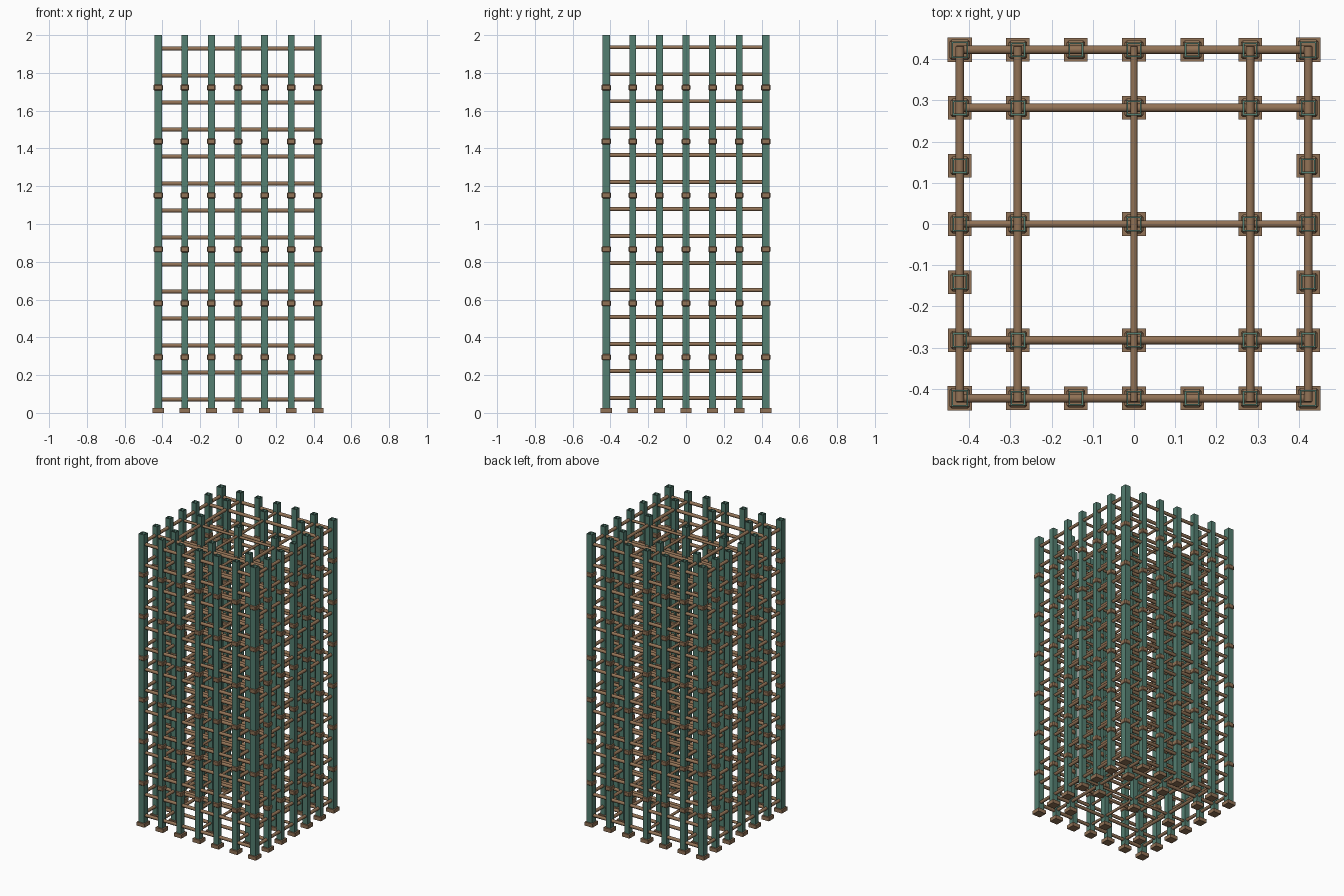
import bpy, bmesh, math
from mathutils import Matrix, Vector

if "Cube" in bpy.data.objects:
    bpy.data.objects.remove(bpy.data.objects["Cube"])

P = 0.1408                      # column pitch
H = 2.0


def material(name, rgb):
    m = bpy.data.materials.new(name)
    m.diffuse_color = (*rgb, 1)
    m.use_nodes = True
    m.node_tree.nodes["Principled BSDF"].inputs["Base Color"].default_value = m.diffuse_color
    return m


GREEN = material("weathered green", (0.088, 0.212, 0.165))
BROWN = material("copper brown", (0.285, 0.168, 0.092))


def finish(bm, name, mat, smooth=False):
    bmesh.ops.recalc_face_normals(bm, faces=bm.faces)
    me = bpy.data.meshes.new(name)
    bm.to_mesh(me)
    bm.free()
    me.materials.append(mat)
    ob = bpy.data.objects.new(name, me)
    bpy.context.collection.objects.link(ob)
    if smooth:
        me.shade_smooth()
    return ob


def box(bm, c, s):
    bmesh.ops.create_cube(bm, size=1, matrix=Matrix.Translation(c) @ Matrix.Diagonal((*s, 1)))


def tube(bm, x, y, outer, inner, z0, z1):
    # hollow square post
    def ring(h, z):
        return [bm.verts.new((x + a * h, y + b * h, z)) for a, b in ((-1, -1), (1, -1), (1, 1), (-1, 1))]
    loops = [ring(outer, z0), ring(outer, z1), ring(inner, z1), ring(inner, z0)]
    for k in range(4):
        a, b = loops[k], loops[(k + 1) % 4]
        for i in range(4):
            j = (i + 1) % 4
            bm.faces.new((a[i], a[j], b[j], b[i]))


def rod(bm, c, axis, length, r):
    rot = Vector(axis).to_track_quat('Z', 'Y').to_matrix().to_4x4()
    turn = Matrix.Rotation(math.pi / 8, 4, 'Z')
    bmesh.ops.create_cone(bm, cap_ends=True, segments=8, radius1=r, radius2=r, depth=length,
                          matrix=Matrix.Translation(c) @ rot @ turn)


# post positions: full perimeter plus a 3 x 3 inner grid
posts = [(i, j) for i in range(-3, 4) for j in range(-3, 4)
         if max(abs(i), abs(j)) == 3 or (i in (-2, 0, 2) and j in (-2, 0, 2))]

# posts
bm = bmesh.new()
for i, j in posts:
    h = 0.0205 if abs(i) == abs(j) == 3 else 0.018
    tube(bm, i * P, j * P, h, h - 0.004, 0.02, H)
finish(bm, "posts", GREEN)

# foot plates
bm = bmesh.new()
for i, j in posts:
    h = 0.059 if abs(i) == abs(j) == 3 else 0.057
    box(bm, (i * P, j * P, 0.0125), (h, h, 0.025))
finish(bm, "foot_plates", BROWN)

# collars clamped round each post, open in the middle
bm = bmesh.new()
for i, j in posts:
    w = 0.0245 if abs(i) == abs(j) == 3 else 0.0225
    for k in range(6):
        z = 0.295 + k * 0.2855
        tube(bm, i * P, j * P, w, w - 0.007, z - 0.0165, z + 0.0165)
outer = [e for e in bm.edges if all(
    min(abs(abs(v.co.x - round(v.co.x / P) * P) - w) for w in (0.0245, 0.0225)) < 1e-4 for v in e.verts)]
bmesh.ops.bevel(bm, geom=outer, offset=0.005, segments=1, affect='EDGES')
finish(bm, "collars", BROWN)

# horizontal rods on 14 levels, both directions
for name, axis, dz in (("cross_rods", (1, 0, 0), 0.0), ("depth_rods", (0, 1, 0), 0.007)):
    bm = bmesh.new()
    for k in range(14):
        z = 0.0715 + k * H / 14 + dz
        for row in (-3, -2, 0, 2, 3):
            r = 0.0092 if row == 0 else 0.0112
            c = (0, row * P, z) if axis[0] else (row * P, 0, z)
            rod(bm, c, axis, 6 * P + 0.016, r)
    ob = finish(bm, name, BROWN)
    bpy.context.view_layer.objects.active = ob
    ob.select_set(True)
    bpy.ops.object.shade_smooth_by_angle(angle=math.radians(50))
    ob.select_set(False)
